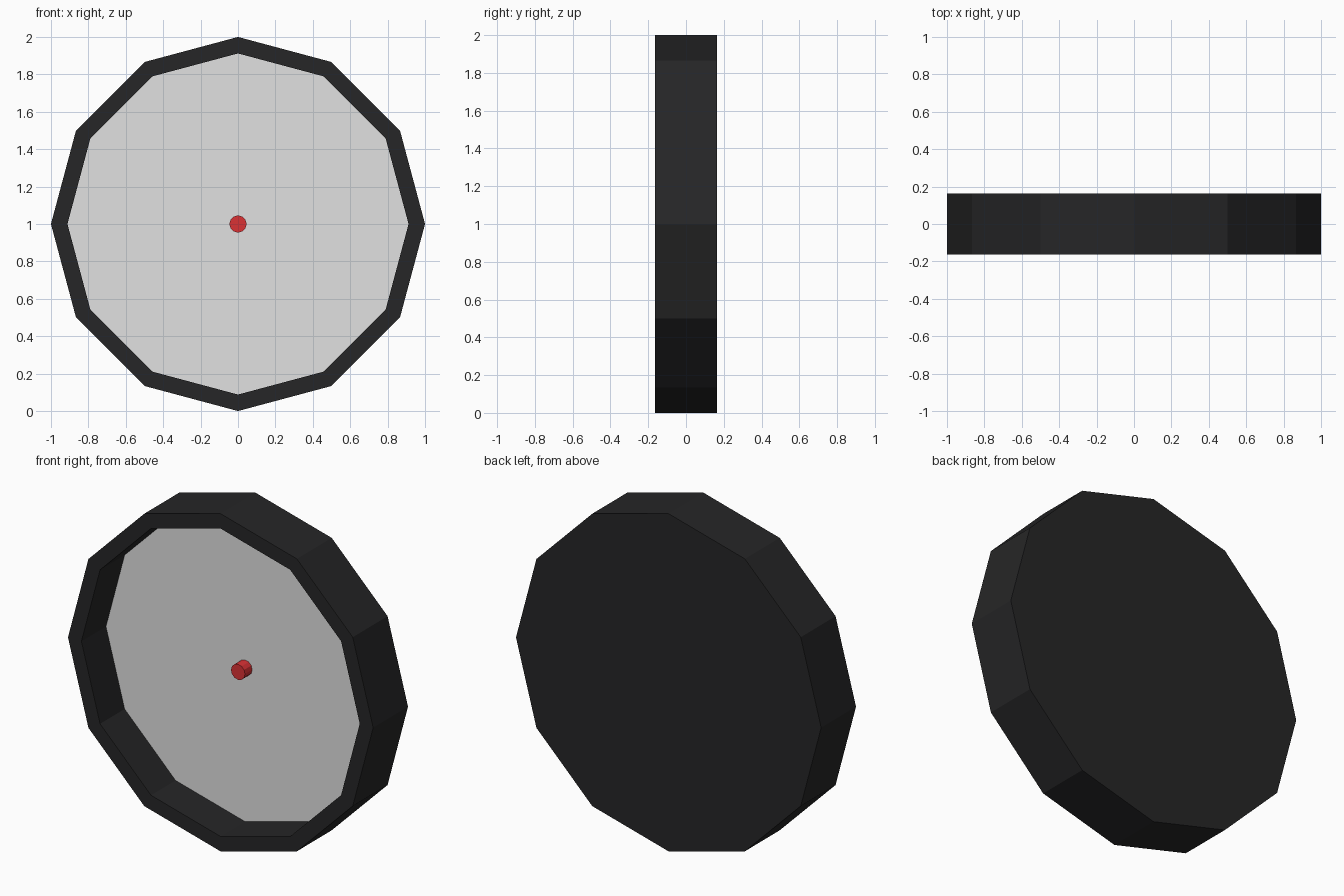
import bpy, bmesh, math
from mathutils import Vector

if "Cube" in bpy.data.objects:
    bpy.data.objects.remove(bpy.data.objects["Cube"])

SIDES = 12
HALF = 0.163       # half depth of the casing
FLOOR = 0.067      # y of the recessed face


def material(name, rgb):
    m = bpy.data.materials.new(name)
    m.diffuse_color = (*rgb, 1)
    m.use_nodes = True
    m.node_tree.nodes["Principled BSDF"].inputs["Base Color"].default_value = m.diffuse_color
    return m


black = material("black", (0.019, 0.019, 0.02))
pale = material("pale_grey", (0.75, 0.75, 0.75))
red = material("red", (0.7, 0.032, 0.036))


def ring(bm, r, y):
    return [bm.verts.new((r * math.cos(2 * math.pi * i / SIDES), y,
                          1 + r * math.sin(2 * math.pi * i / SIDES)))
            for i in range(SIDES)]


def lathe(name, profile, mats):
    """Sweep (radius, y) points around the y axis and cap both ends."""
    bm = bmesh.new()
    rings = [ring(bm, r, y) for r, y in profile]
    for a, b in zip(rings, rings[1:]):
        for i in range(SIDES):
            j = (i + 1) % SIDES
            bm.faces.new((a[i], a[j], b[j], b[i]))
    bm.faces.new(rings[0])
    end = bm.faces.new(rings[-1])
    end.material_index = len(mats) - 1
    bmesh.ops.recalc_face_normals(bm, faces=bm.faces)
    me = bpy.data.meshes.new(name)
    bm.to_mesh(me)
    bm.free()
    for m in mats:
        me.materials.append(m)
    ob = bpy.data.objects.new(name, me)
    bpy.context.collection.objects.link(ob)
    return ob


# casing: back, outer wall, front rim, recess wall, pale recessed face
lathe("casing", [(1, HALF), (1, -HALF), (0.912, -HALF), (0.912, FLOOR)], [black, pale])

# small centre peg
lathe("centre_peg", [(0.046, FLOOR + 0.005), (0.046, 0.0)], [red])
